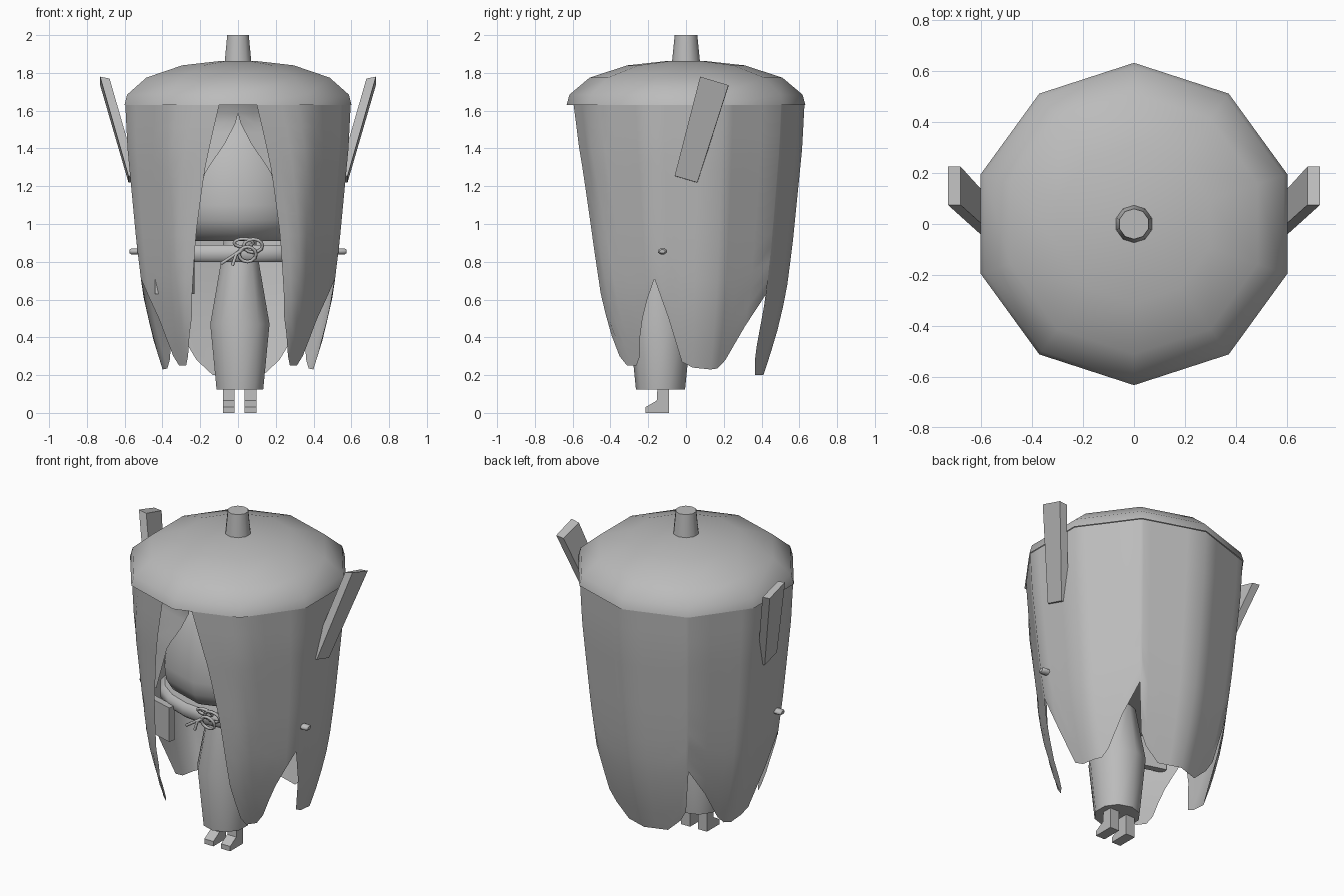
import bpy, bmesh, math
from mathutils import Vector

if "Cube" in bpy.data.objects:
    bpy.data.objects.remove(bpy.data.objects["Cube"])

grey = bpy.data.materials.new("plain_grey")
grey.diffuse_color = (0.5, 0.5, 0.5, 1)
grey.use_nodes = True
grey.node_tree.nodes["Principled BSDF"].inputs["Base Color"].default_value = grey.diffuse_color


def make(name, verts, faces, smooth=True, mirror=False, recalc=True):
    me = bpy.data.meshes.new(name)
    me.from_pydata([tuple(v) for v in verts], [], faces)
    if recalc:
        bm = bmesh.new()
        bm.from_mesh(me)
        bmesh.ops.recalc_face_normals(bm, faces=bm.faces)
        bm.to_mesh(me)
        bm.free()
    for p in me.polygons:
        p.use_smooth = smooth and len(p.vertices) <= 4
    me.materials.append(grey)
    ob = bpy.data.objects.new(name, me)
    bpy.context.collection.objects.link(ob)
    if mirror:
        m = ob.modifiers.new("mirror", 'MIRROR')
        m.use_clip = True
    return ob


def interp(table, x):
    # piecewise linear lookup, keys ascending
    if x <= table[0][0]:
        return table[0][1]
    for (a, va), (b, vb) in zip(table, table[1:]):
        if x <= b:
            return va + (vb - va) * (x - a) / (b - a)
    return table[-1][1]


def lathe(name, prof, n=10, centre=(0, 0), squash=1.0, caps=(True, True)):
    # rings of n corners, one corner facing the front
    v, f = [], []
    for r, z in prof:
        for i in range(n):
            a = 2 * math.pi * i / n
            v.append((centre[0] + r * math.sin(a), centre[1] - r * squash * math.cos(a), z))
    for k in range(len(prof) - 1):
        for i in range(n):
            j = (i + 1) % n
            f.append((k * n + i, k * n + j, (k + 1) * n + j, (k + 1) * n + i))
    if caps[0]:
        f.append(tuple(range(n))[::-1])
    if caps[1]:
        f.append(tuple(range((len(prof) - 1) * n, len(prof) * n)))
    return make(name, v, f)


def ten_sided(deg, r, z):
    # point on a ten-sided outline, angle measured from the front
    a = (deg % 36) - 18
    r *= math.cos(math.radians(18)) / math.cos(math.radians(a))
    t = math.radians(deg)
    return (r * math.sin(t), -r * math.cos(t), z)


def sheet(name, columns, rows, top, radius):
    # columns: (function angle(z), bottom height)
    v, f = [], []
    for ang, zb in columns:
        for k in range(rows + 1):
            z = top + (zb - top) * k / rows
            v.append(ten_sided(ang(z), interp(radius, z), z))
    w = rows + 1
    for c in range(len(columns) - 1):
        for k in range(rows):
            f.append((c * w + k, c * w + k + 1, (c + 1) * w + k + 1, (c + 1) * w + k))
    return make(name, v, f, mirror=True, recalc=False)


# cloak: open at the front, hem cut into five rounded panels
cloak_r = [(.2, .41), (.4, .475), (.63, .53), (.9, .565), (1.15, .59), (1.4, .615), (1.63, .627)]
opening = [(.27, 38), (.5, 30), (.95, 24), (1.28, 18), (1.63, 9.5)]
front_hem = [(0, .3), (.1, .25), (.35, .25), (.5, .3), (1, .71)]
cols = []
for s in (0, .1, .22, .35, .5, .62, .74, .87, 1):
    cols.append((lambda z, s=s: interp(opening, z) * (1 - s) + 72 * s, interp(front_hem, s)))
for deg, zb in ((79, .5), (87, .27), (95, .24), (108, .23), (114, .235), (120, .28), (132, .46),
                (143.5, .63), (145, .35), (149, .28), (160, .2), (170, .2), (180, .2)):
    cols.append((lambda z, d=deg: d, zb))
sheet("cloak", cols, 12, 1.63, cloak_r)

# inner curtain parted in an inverted V
curtain_edge = [(1.0, 30), (1.28, 21), (1.42, 9), (1.56, 0)]
curtain_cols = []
for i in range(9):
    s = i / 8
    curtain_cols.append((lambda z, s=s: interp(curtain_edge, z) * (1 - s) + 80 * s, 1.0))
sheet("curtain", curtain_cols, 12, 1.64, [(1.0, .52), (1.3, .50), (1.56, .46), (1.64, .5)])

# hat dome and its stem
lathe("hat_dome", [(.632, 1.63), (.617, 1.685), (.51, 1.775), (.31, 1.84), (.1, 1.863), (.02, 1.865)],
      caps=(False, True))
lathe("hat_stem", [(.076, 1.84), (.06, 2.0)])

# rounded body under the hat, waist band and robe
lathe("upper_body", [(.30, .91), (.385, .95), (.425, 1.02), (.435, 1.1), (.42, 1.25),
                     (.38, 1.42), (.3, 1.55), (.15, 1.62)])
lathe("waist_band", [(.45, .8), (.48, .82), (.48, .87), (.45, .89)], n=20, squash=.72)
lathe("robe", [(.13, .125), (.165, .47), (.105, .8), (.09, .92)], n=10, centre=(.01, -.135))

# feet: side outline pulled across the width
side = [(-.09, 0), (-.215, 0), (-.215, .03), (-.155, .065), (-.15, .15), (-.09, .15)]
for label, x0 in (("left_foot", -.08), ("right_foot", .035)):
    n = len(side)
    v = [(x, y, z) for x in (x0, x0 + .062) for y, z in side]
    f = [tuple(range(n)), tuple(range(n, 2 * n))]
    f += [(i, (i + 1) % n, n + (i + 1) % n, n + i) for i in range(n)]
    make(label, v, f, smooth=False)


def box(name, low, high, mirror=False):
    # four corners at the bottom, four at the top
    f = [(0, 1, 2, 3), (4, 5, 6, 7)] + [(i, (i + 1) % 4, 4 + (i + 1) % 4, 4 + i) for i in range(4)]
    return make(name, low + high, f, smooth=False, mirror=mirror)


# slanted planks on both sides of the hat
box("side_plank",
    [(.53, -.06, 1.25), (.58, -.06, 1.255), (.58, .06, 1.22), (.53, .06, 1.215)],
    [(.68, .075, 1.77), (.73, .075, 1.78), (.73, .225, 1.735), (.68, .225, 1.73)], mirror=True)

# pouch hanging from the band
box("pouch",
    [(-.44, -.27, .63), (-.24, -.33, .63), (-.23, -.29, .63), (-.43, -.23, .63)],
    [(-.44, -.27, .84), (-.24, -.33, .84), (-.23, -.29, .84), (-.43, -.23, .84)])

# small pins through the cloak sides
pin_v, pin_f = [], []
for x, s in ((.52, 1), (.565, 1), (.575, .6)):
    for i in range(8):
        a = math.tau * (i + .5) / 8
        pin_v.append((x, -.125 + .026 * s * math.cos(a), .855 + .017 * s * math.sin(a)))
for k in range(2):
    for i in range(8):
        j = (i + 1) % 8
        pin_f.append((k * 8 + i, k * 8 + j, k * 8 + 8 + j, k * 8 + 8 + i))
pin_f += [tuple(range(8)), tuple(range(16, 24))]
make("side_pin", pin_v, pin_f, mirror=True)


def cord(name, pts, cyclic=False):
    cu = bpy.data.curves.new(name, 'CURVE')
    cu.dimensions = '3D'
    cu.bevel_depth = .009
    cu.bevel_resolution = 1
    cu.use_fill_caps = True
    sp = cu.splines.new('POLY')
    sp.points.add(len(pts) - 1)
    for p, (x, y, z) in zip(sp.points, pts):
        p.co = (x, y, z, 1)
    sp.use_cyclic_u = cyclic
    cu.materials.append(grey)
    bpy.context.collection.objects.link(bpy.data.objects.new(name, cu))


# bow: two loops and two tails
for label, cx, cz, rx, rz in (("bow_loop_right", .08, .885, .05, .035), ("bow_loop_left", .03, .9, .05, .022),
                              ("bow_loop_low", .05, .84, .045, .04)):
    cord(label, [(cx + rx * math.cos(math.tau * i / 12), -.365 - .012 * math.sin(math.tau * i / 12),
                  cz + rz * math.sin(math.tau * i / 12)) for i in range(12)], True)
cord("bow_tail_long", [(.03, -.365, .87), (-.03, -.38, .83), (-.09, -.375, .79)])
cord("bow_tail_short", [(.03, -.365, .87), (-.01, -.38, .84), (-.03, -.38, .78)])
